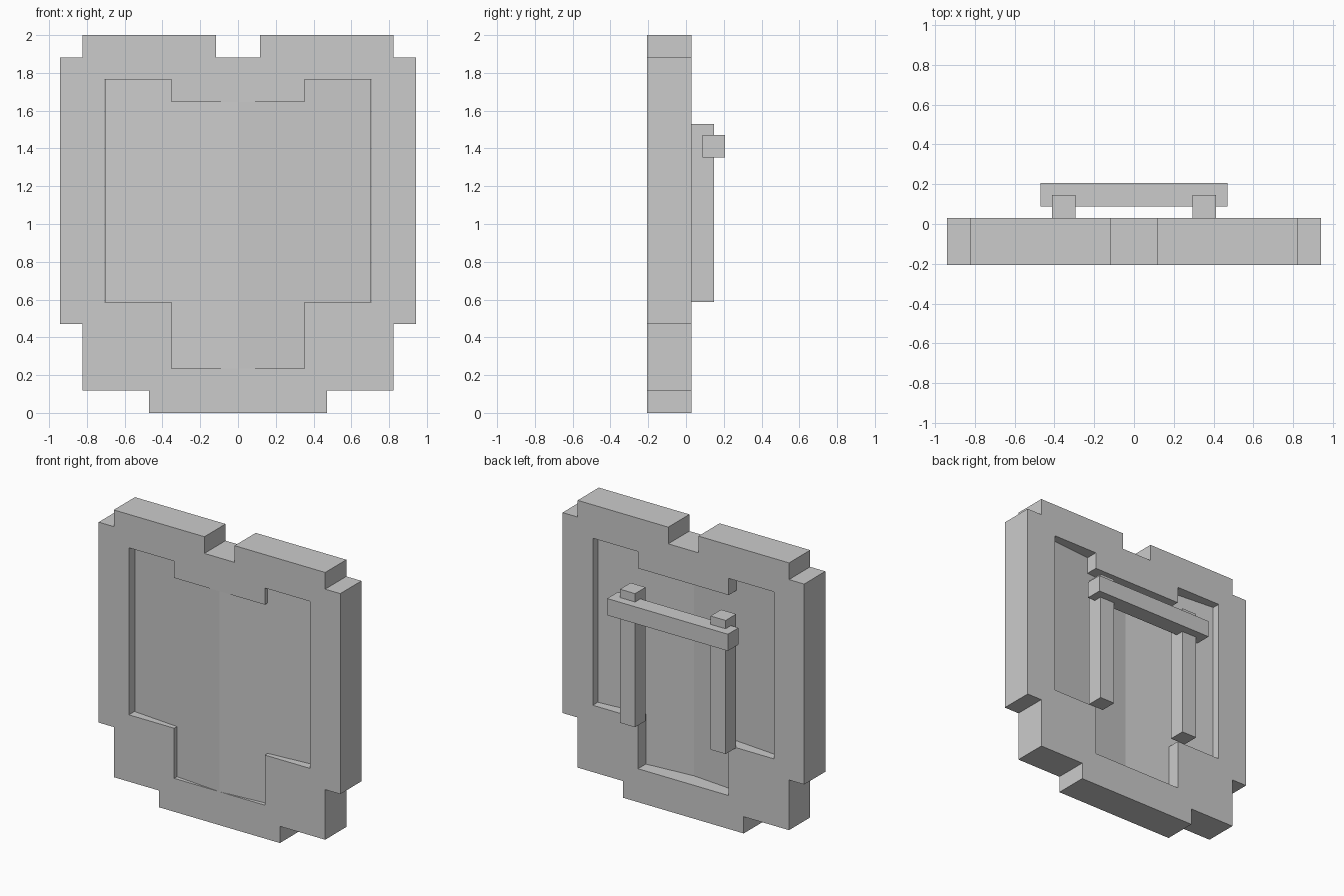
import bpy, bmesh
from math import radians, tan, cos
from mathutils import Matrix

if "Cube" in bpy.data.objects:
    bpy.data.objects.remove(bpy.data.objects["Cube"])

U = 2 / 17            # one block unit
FRONT = -1.75 * U     # front plane of the frame


def mirrored(half):
    """Full outline from its right half, listed bottom to top."""
    return half + [(-x, z) for x, z in reversed(half)]


def slab(name, outlines, y0, y1):
    """Extrude front-view outlines (inner ones become holes) from y0 to y1."""
    cu = bpy.data.curves.new(name, 'CURVE')
    cu.dimensions = '2D'
    cu.fill_mode = 'BOTH'
    cu.extrude = (y1 - y0) / 2
    for pts in outlines:
        sp = cu.splines.new('POLY')
        sp.points.add(len(pts) - 1)
        for p, (x, z) in zip(sp.points, pts):
            p.co = (x * U, z * U, 0, 1)
        sp.use_cyclic_u = True
    tmp = bpy.data.objects.new(name + "_outline", cu)
    bpy.context.collection.objects.link(tmp)
    dg = bpy.context.evaluated_depsgraph_get()
    me = bpy.data.meshes.new_from_object(tmp.evaluated_get(dg))
    bpy.data.objects.remove(tmp)
    me.transform(Matrix.Translation((0, (y0 + y1) / 2, 0)) @ Matrix.Rotation(radians(90), 4, 'X'))
    bm = bmesh.new()
    bm.from_mesh(me)
    bmesh.ops.remove_doubles(bm, verts=bm.verts, dist=1e-5)
    bmesh.ops.recalc_face_normals(bm, faces=bm.faces)
    return finish(name, bm, me)


def finish(name, bm, me=None):
    me = me or bpy.data.meshes.new(name)
    for f in bm.faces:
        f.smooth = False
    bm.to_mesh(me)
    bm.free()
    me.name = name
    ob = bpy.data.objects.new(name, me)
    bpy.context.collection.objects.link(ob)
    return ob


def box(name, lo, hi):
    """Box between two corners."""
    bm = bmesh.new()
    bmesh.ops.create_cube(bm, size=1)
    for v in bm.verts:
        v.co = [lo[i] if v.co[i] < 0 else hi[i] for i in range(3)]
    return finish(name, bm)


# Stepped shield frame with its opening
outer = mirrored([(4, 0), (4, 1), (7, 1), (7, 4), (8, 4), (8, 16),
                  (7, 16), (7, 17), (1, 17), (1, 16)])
inner = mirrored([(3, 2), (3, 5), (6, 5), (6, 15), (3, 15), (3, 14)])
slab("shield_frame", [outer, inner], FRONT, FRONT + 2 * U)

# Inset panel, folded down the middle so the sides lean back
panel = slab("shield_panel", [inner], FRONT, FRONT + U)
bm = bmesh.new()
bm.from_mesh(panel.data)
bmesh.ops.bisect_plane(bm, geom=bm.verts[:] + bm.edges[:] + bm.faces[:],
                       plane_co=(0, 0, 0), plane_no=(1, 0, 0))
lean = radians(5)
for v in bm.verts:
    v.co.y += abs(v.co.x) * tan(lean)
    v.co.x *= cos(lean)
bm.to_mesh(panel.data)
bm.free()

# Two upright straps behind the shield
for side, x in (("left", -3.0), ("right", 3.0)):
    box(side + "_strap", ((x - 0.5) * U, 0.25 * U, 5 * U),
        ((x + 0.5) * U, 1.25 * U, 13 * U))

# Cross bar joining the straps
box("grip_bar", (-4 * U, 0.75 * U, 11.5 * U), (4 * U, 1.75 * U, 12.5 * U))
